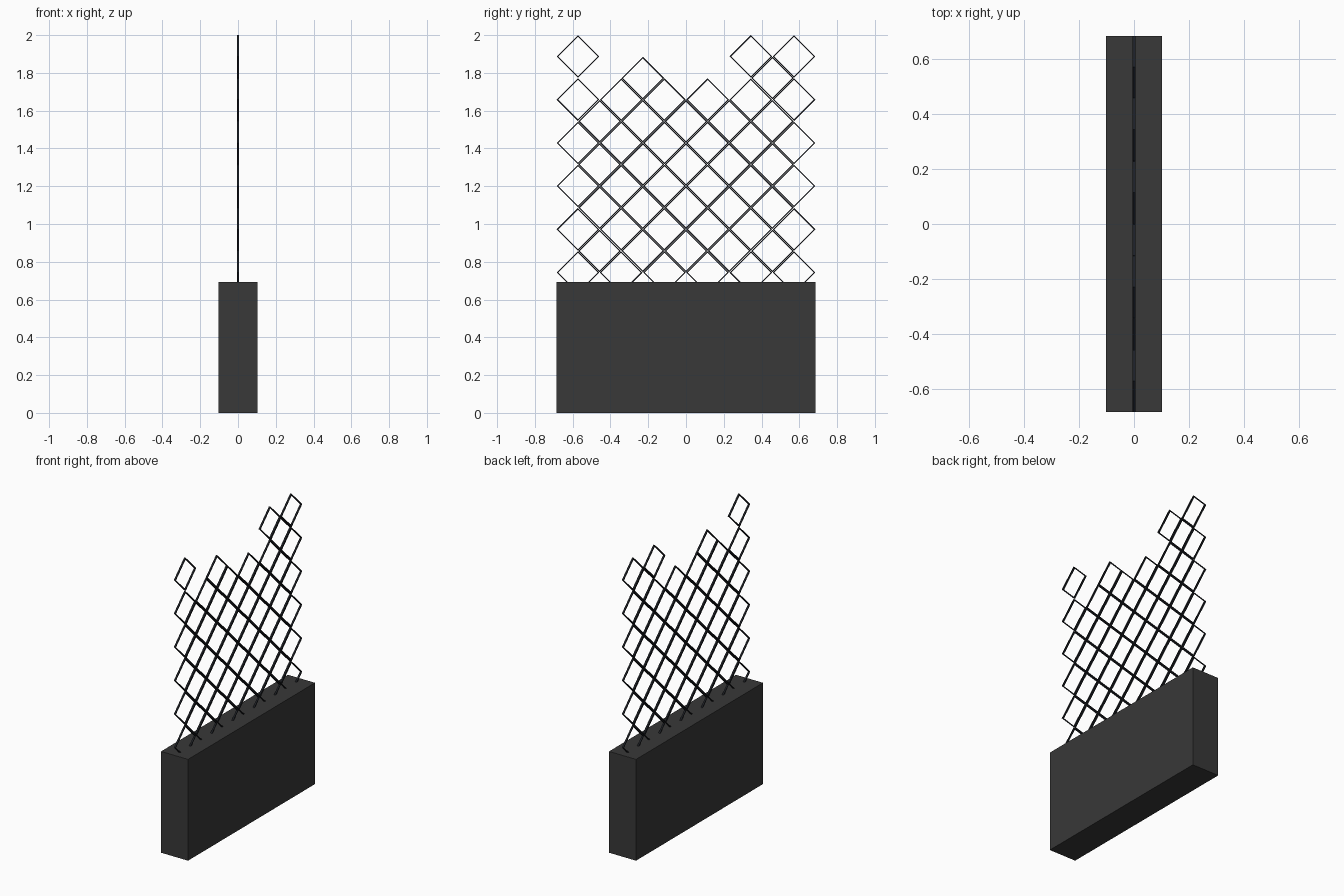
import bpy, bmesh

if "Cube" in bpy.data.objects:
    bpy.data.objects.remove(bpy.data.objects["Cube"])


def material(name, rgb):
    m = bpy.data.materials.new(name)
    m.diffuse_color = (*rgb, 1)
    m.use_nodes = True
    m.node_tree.nodes["Principled BSDF"].inputs["Base Color"].default_value = m.diffuse_color
    return m


def add_object(name, bm, mat):
    bmesh.ops.recalc_face_normals(bm, faces=bm.faces)
    me = bpy.data.meshes.new(name)
    bm.to_mesh(me)
    bm.free()
    me.materials.append(mat)
    ob = bpy.data.objects.new(name, me)
    bpy.context.collection.objects.link(ob)
    return ob


PITCH = 0.1144      # half the spacing between diamonds
OUTER = 0.113       # half diagonal of a diamond frame
INNER = OUTER - 0.0085
DEPTH = 0.006       # half thickness along x
TOP = 2.0 - OUTER   # centre height of the top row


def diamond(bm, y, z):
    """Square hollow frame standing on its corner in the yz plane."""
    rings = []
    for r, x in ((OUTER, -DEPTH), (OUTER, DEPTH), (INNER, DEPTH), (INNER, -DEPTH)):
        rings.append([bm.verts.new((x, y + a * r, z + b * r))
                      for a, b in ((1, 0), (0, 1), (-1, 0), (0, -1))])
    for k in range(4):
        p, q = rings[k], rings[(k + 1) % 4]
        for i in range(4):
            j = (i + 1) % 4
            bm.faces.new((p[i], p[j], q[j], q[i]))


# Planter box
bm = bmesh.new()
bmesh.ops.create_cube(bm, size=1)
for v in bm.verts:
    v.co = (v.co.x * 0.204, v.co.y * 1.37, (v.co.z + 0.5) * 0.692)
add_object("planter_box", bm, material("box_grey", (0.04, 0.04, 0.04)))

# Trellis: first filled row of each column, giving the stepped top edge
first_row = {-5: 0, -4: 1, -3: 1, -2: 0, -1: 1, 0: 1, 1: 1, 2: 1, 3: 0, 4: 0, 5: 0}
bm = bmesh.new()
for col, first in first_row.items():
    odd = col % 2
    for row in range(first, 6 if odd else 5):
        z = TOP - 2 * PITCH * row - (0 if odd else PITCH)
        diamond(bm, col * PITCH, z)
add_object("trellis_lattice", bm, material("trellis_dark", (0.012, 0.014, 0.018)))
